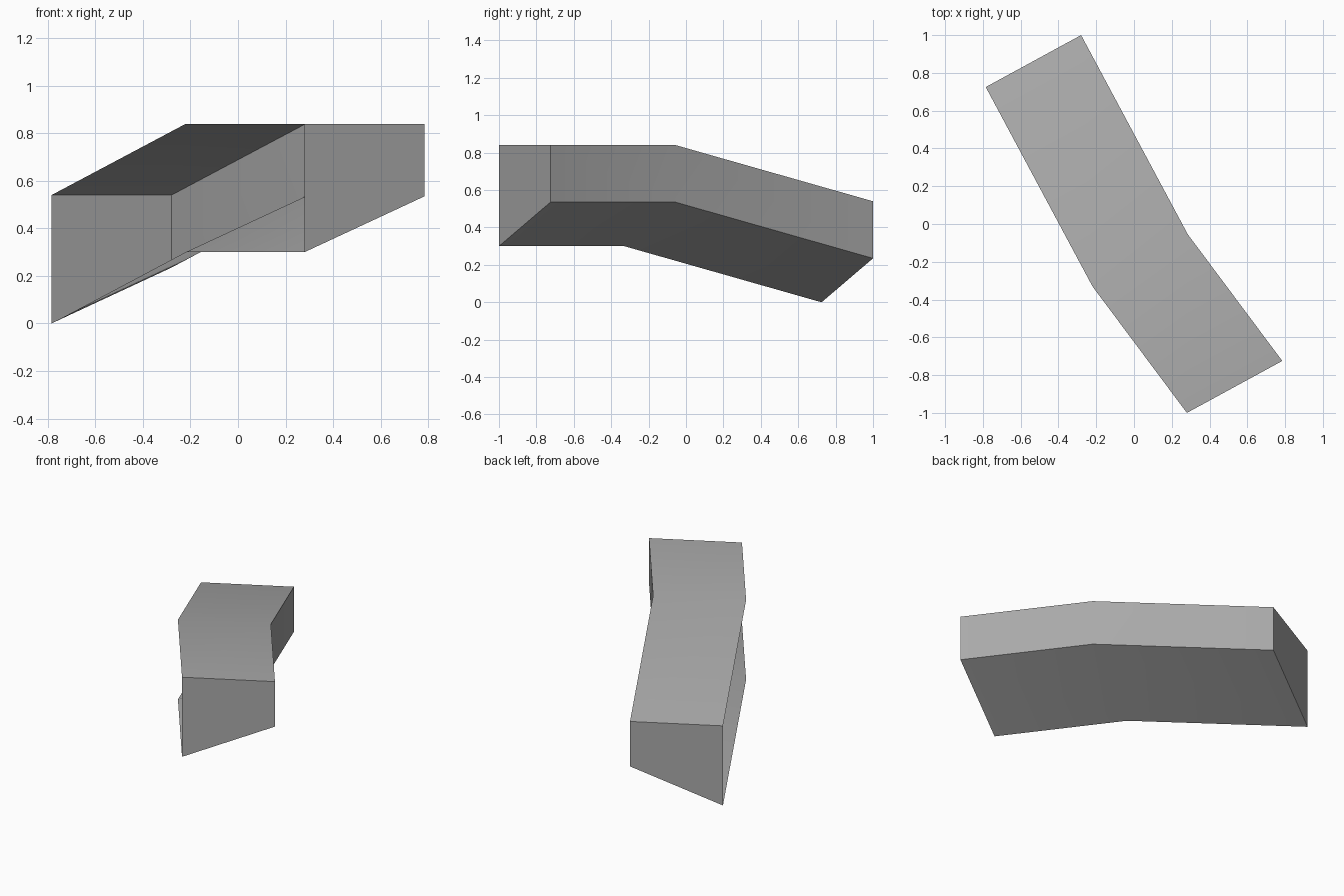
import bpy
import bmesh
from mathutils import Vector

cube = bpy.data.objects.get("Cube")
if cube:
    bpy.data.objects.remove(cube, do_unlink=True)

grey = bpy.data.materials.new("mid grey")
grey.use_nodes = True
colour = (0.4, 0.4, 0.4, 1.0)
grey.diffuse_color = colour
grey.node_tree.nodes["Principled BSDF"].inputs["Base Color"].default_value = colour

# Cross-section from the open side: low corner, top corner, far top, far low
across = Vector((0.505, 0.275, 0))
up = Vector((0, 0, 0.54))
rise = Vector((0, 0, 0.235))
section = [Vector(), up, across + up, across + rise]

# Path of the low corner, front to back
path = [Vector((0.28, -1.0, 0.3)), Vector((-0.22, -0.33, 0.3)), Vector((-0.785, 0.725, 0))]

bm = bmesh.new()
rings = [[bm.verts.new(p + s) for s in section] for p in path]

# Top, closed side wall and underside; the other side stays open
for near, far in zip(rings, rings[1:]):
    for a, b in ((1, 2), (2, 3), (3, 0)):
        bm.faces.new((near[a], near[b], far[b], far[a]))

# End caps
bm.faces.new(rings[0][::-1])
bm.faces.new(rings[-1])

mesh = bpy.data.meshes.new("bent_channel")
bm.to_mesh(mesh)
bm.free()
mesh.materials.append(grey)
channel = bpy.data.objects.new("bent_channel", mesh)
bpy.context.collection.objects.link(channel)

# Soft shading over the bend, sharp long edges
bpy.ops.object.select_all(action="DESELECT")
channel.select_set(True)
bpy.context.view_layer.objects.active = channel
bpy.ops.object.shade_smooth_by_angle()
